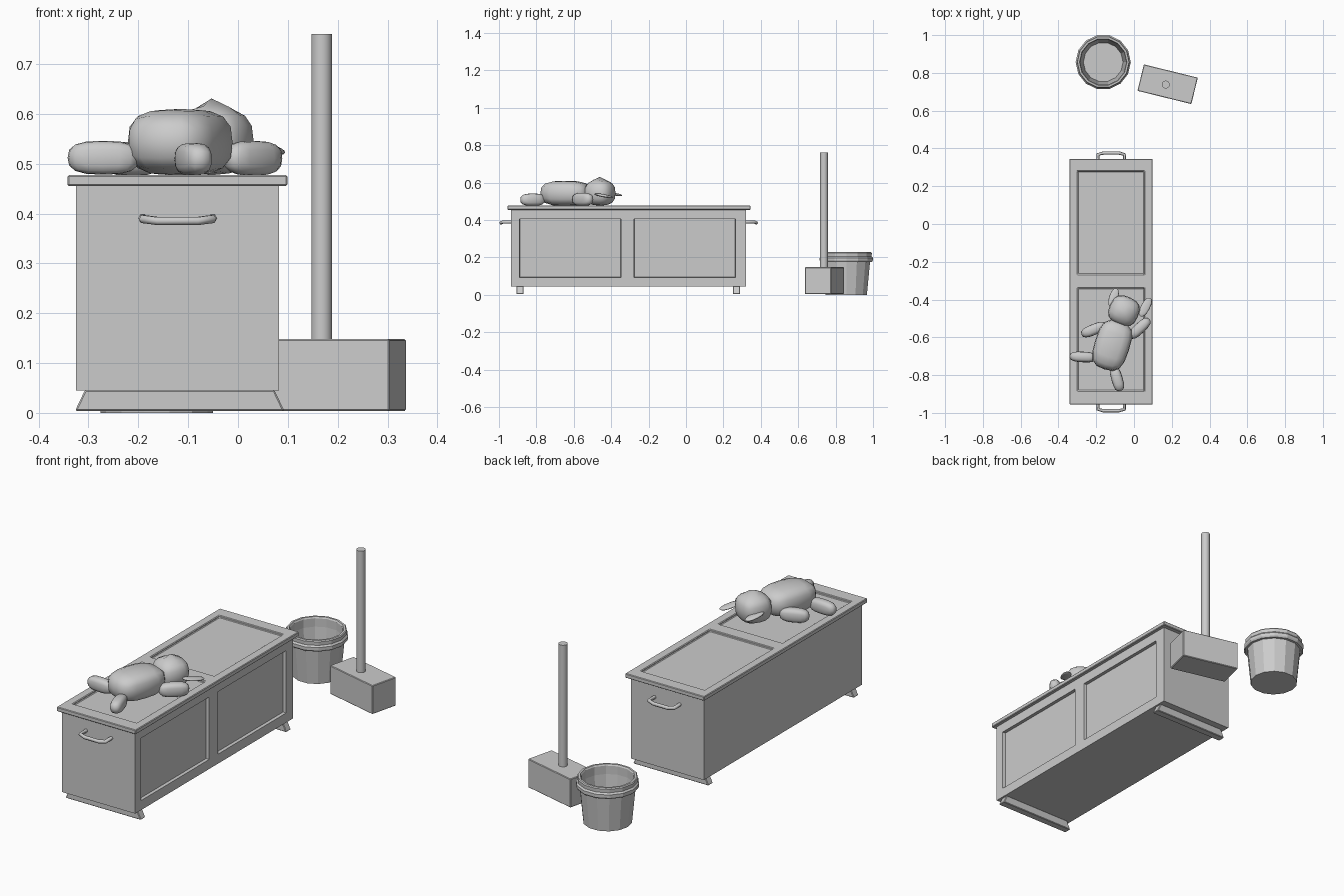
import bpy, bmesh, math
from mathutils import Vector, Matrix

if "Cube" in bpy.data.objects:
    bpy.data.objects.remove(bpy.data.objects["Cube"], do_unlink=True)

grey = bpy.data.materials.new("plain grey")
grey.use_nodes = True
grey.diffuse_color = (0.6, 0.6, 0.6, 1)
grey.node_tree.nodes["Principled BSDF"].inputs["Base Color"].default_value = (0.6, 0.6, 0.6, 1)


def finish(bm, name, smooth=None, bevel=0):
    bmesh.ops.recalc_face_normals(bm, faces=bm.faces)
    me = bpy.data.meshes.new(name)
    bm.to_mesh(me)
    bm.free()
    ob = bpy.data.objects.new(name, me)
    bpy.context.collection.objects.link(ob)
    me.materials.append(grey)
    if bevel:
        mod = ob.modifiers.new("soft edges", "BEVEL")
        mod.width = bevel
        mod.segments = 1
    if smooth:
        bpy.ops.object.select_all(action="DESELECT")
        ob.select_set(True)
        bpy.context.view_layer.objects.active = ob
        bpy.ops.object.shade_smooth_by_angle(angle=math.radians(smooth))
    return ob


def box(lo, hi):
    lo, hi = Vector(lo), Vector(hi)
    bm = bmesh.new()
    bmesh.ops.create_cube(bm, size=1, matrix=Matrix.Translation((lo + hi) / 2)
                          @ Matrix.Diagonal((*(hi - lo), 1)))
    return bm


def recess(bm, axis, side, u, u_range, v, v_ranges, depth):
    """Sink rectangular panels into the face that looks along the axis."""
    for a, cuts in ((u, u_range), (v, sum(v_ranges, ()))):
        n = Vector([float(i == a) for i in range(3)])
        for c in cuts:
            bmesh.ops.bisect_plane(bm, geom=bm.verts[:] + bm.edges[:] + bm.faces[:],
                                   plane_co=n * c, plane_no=n)
    bm.normal_update()
    panels = []
    for f in bm.faces:
        c = f.calc_center_median()
        if f.normal[axis] * side > 0.9 and u_range[0] < c[u] < u_range[1] \
                and any(r[0] < c[v] < r[1] for r in v_ranges):
            panels.append(f)
    bmesh.ops.inset_individual(bm, faces=panels, thickness=0.003, depth=-depth)
    bmesh.ops.dissolve_limit(bm, angle_limit=0.01, verts=bm.verts[:], edges=bm.edges[:])


# Chest body with two sunken side panels
bm = box((-0.325, -0.935, 0.045), (0.082, 0.322, 0.455))
recess(bm, 0, 1, 2, (0.093, 0.407), 1, [(-0.89, -0.347), (-0.278, 0.265)], 0.015)
finish(bm, "chest_body")

# Lid with two sunken top panels
bm = box((-0.342, -0.955, 0.455), (0.099, 0.344, 0.477))
recess(bm, 2, 1, 0, (-0.30, 0.055), 1, [(-0.885, -0.338), (-0.268, 0.28)], 0.009)
finish(bm, "chest_lid", bevel=0.003)

# Splayed foot rails
for name, y in (("front_foot_rail", -0.887), ("back_foot_rail", 0.27)):
    bm = box((-0.327, y - 0.019, 0.004), (0.093, y + 0.019, 0.046))
    for v in bm.verts:
        if v.co.z > 0.03:
            v.co.x += 0.02 if v.co.x < -0.1 else -0.02
    finish(bm, name, bevel=0.003)

# Pull handles on both ends
for name, wall, s in (("front_handle", -0.933, -1), ("back_handle", 0.32, 1)):
    cu = bpy.data.curves.new(name, "CURVE")
    cu.dimensions = "3D"
    cu.bevel_depth = 0.009
    cu.bevel_resolution = 1
    cu.use_fill_caps = True
    half = [(-0.07, 0, 0.003), (-0.07, 0.048, 0.002), (-0.04, 0.056, -0.002)]
    path = half + [(-x, d, z) for x, d, z in reversed(half)]
    sp = cu.splines.new("POLY")
    sp.points.add(len(path) - 1)
    for p, (x, d, z) in zip(sp.points, path):
        p.co = (x - 0.121, wall + s * d, 0.387 + z, 1)
    ob = bpy.data.objects.new(name, cu)
    bpy.context.collection.objects.link(ob)
    cu.materials.append(grey)

# Post on a block
turn = Matrix.Translation((0.178, 0.74, 0)) @ Matrix.Rotation(math.radians(-13.8), 4, "Z")
bm = box((-0.147, -0.072, 0.004), (0.147, 0.072, 0.148))
bm.transform(turn)
finish(bm, "post_block", bevel=0.003)
bm = bmesh.new()
bmesh.ops.create_cone(bm, cap_ends=True, segments=20, radius1=0.021, radius2=0.021,
                      depth=0.614, matrix=Matrix.Translation((0.168, 0.738, 0.453)))
finish(bm, "post", smooth=30)

# Bucket turned from a profile
profile = [(0, 0), (0.113, 0), (0.13, 0.175), (0.141, 0.176), (0.146, 0.184), (0.146, 0.198),
           (0.139, 0.206), (0.14, 0.224), (0.136, 0.229), (0.126, 0.229), (0.122, 0.222),
           (0.122, 0.18), (0.105, 0.015), (0, 0.015)]
bm = bmesh.new()
vs = [bm.verts.new((r, 0, z)) for r, z in profile]
es = [bm.edges.new(e) for e in zip(vs, vs[1:])]
bmesh.ops.spin(bm, geom=vs + es, cent=(0, 0, 0), axis=(0, 0, 1), angle=math.tau, steps=14)
bmesh.ops.remove_doubles(bm, verts=bm.verts, dist=0.0005)
bm.transform(Matrix.Translation((-0.163, 0.857, 0)))
finish(bm, "bucket")


def plush(name, centre, half, angle, power=2.8, tilt=0):
    """Stuffed shape: a cube grid rounded to a soft block, long axis x."""
    bm = bmesh.new()
    bmesh.ops.create_cube(bm, size=2)
    bmesh.ops.subdivide_edges(bm, edges=bm.edges[:], cuts=3, use_grid_fill=True)
    for v in bm.verts:
        v.co /= sum(abs(c) ** power for c in v.co) ** (1 / power)
    bm.transform(Matrix.Translation(centre) @ Matrix.Rotation(math.radians(angle), 4, "Z")
                 @ Matrix.Rotation(math.radians(tilt), 4, "Y") @ Matrix.Diagonal((*half, 1)))
    return finish(bm, name, smooth=60)


# Stuffed toy lying on the lid
plush("toy_body", (-0.116, -0.642, 0.543), (0.134, 0.093, 0.067), 72, 3)
head = plush("toy_head", (-0.053, -0.46, 0.545), (0.078, 0.08, 0.068), 65, 2.7)
for v in head.data.vertices:
    if v.co.z > 0.6:
        v.co.z += 0.6 * max(0, 0.04 - math.hypot(v.co.x + 0.05, v.co.y + 0.47))
plush("toy_right_arm", (-0.213, -0.559, 0.510), (0.07, 0.029, 0.034), 22)
plush("toy_left_arm", (0.03, -0.552, 0.511), (0.071, 0.029, 0.035), 43)
plush("toy_right_leg", (-0.27, -0.704, 0.512), (0.072, 0.028, 0.034), -3)
plush("toy_left_leg", (-0.09, -0.82, 0.509), (0.068, 0.03, 0.033), -74)
plush("toy_right_ear", (-0.108, -0.39, 0.54), (0.052, 0.024, 0.008), 72, 2.2, 10)
plush("toy_left_ear", (0.06, -0.44, 0.53), (0.056, 0.024, 0.008), 62, 2.2, 10)
